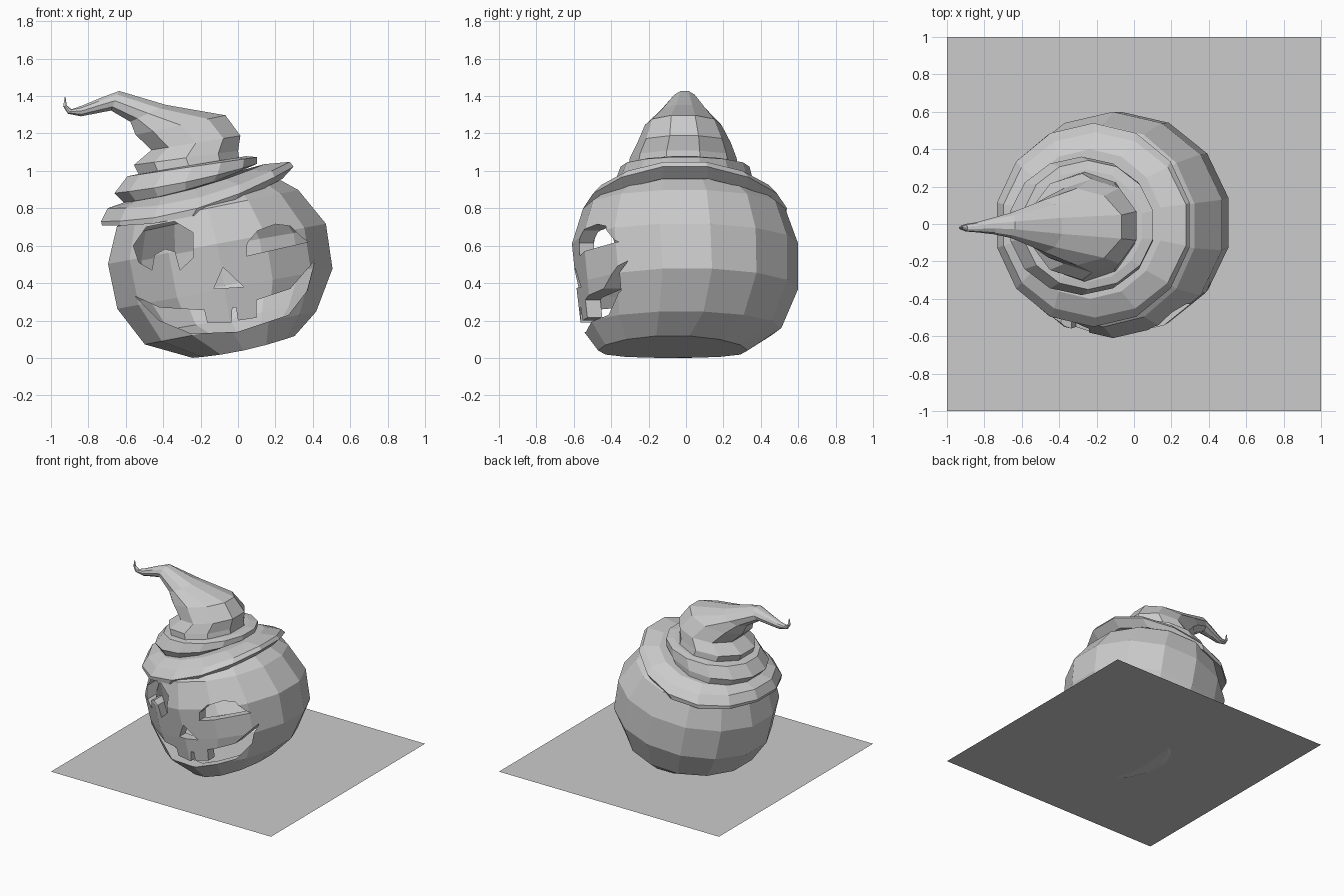
import bpy, bmesh, math
from mathutils import Vector

grey = bpy.data.materials.new("plain grey")
grey.diffuse_color = (0.6, 0.6, 0.6, 1)


def finish(name, bm):
    bmesh.ops.recalc_face_normals(bm, faces=bm.faces[:])
    mesh = bpy.data.meshes.new(name)
    bm.to_mesh(mesh)
    bm.free()
    mesh.materials.append(grey)
    obj = bpy.data.objects.new(name, mesh)
    bpy.context.collection.objects.link(obj)
    return obj


def loft(name, sections, n, cap_start=True):
    """Tilted oval rings: left x, left z, right x, right z, front y, back y, droop."""
    bm = bmesh.new()
    rings = []
    for xl, zl, xr, zr, y0, y1, droop in sections:
        ring = []
        for i in range(n):
            a = -math.pi / 2 + 2 * math.pi * i / n
            c, s = math.cos(a), math.sin(a)
            ring.append(bm.verts.new(((xl + xr) / 2 + (xr - xl) / 2 * c,
                                      (y0 + y1) / 2 + (y1 - y0) / 2 * s,
                                      (zl + zr) / 2 + (zr - zl) / 2 * c - droop * s * s)))
        rings.append(ring)
    for a, b in zip(rings, rings[1:]):
        for i in range(n):
            j = (i + 1) % n
            bm.faces.new((a[i], a[j], b[j], b[i]))
    if cap_start:
        bm.faces.new(rings[0])
    bm.faces.new(rings[-1])
    return finish(name, bm)


def cutter(name, outline):
    """Front outline (x, z) pushed through the front wall."""
    bm = bmesh.new()
    front = [bm.verts.new((x, -1, z)) for x, z in outline]
    face = bm.faces.new(front)
    moved = bmesh.ops.extrude_face_region(bm, geom=[face])["geom"]
    bmesh.ops.translate(bm, vec=Vector((0, 0.85, 0)),
                        verts=[v for v in moved if isinstance(v, bmesh.types.BMVert)])
    return finish(name, bm)


# Ground sheet
bm = bmesh.new()
bmesh.ops.create_grid(bm, x_segments=1, y_segments=1, size=1)
bmesh.ops.translate(bm, vec=Vector((0, 0, 0.012)), verts=bm.verts[:])
finish("ground_sheet", bm)

# Hollow leaning pumpkin
pumpkin = loft("pumpkin", [
    (-0.25, 0.00, 0.31, 0.12, -0.47, 0.33, 0.02),
    (-0.51, 0.07, 0.43, 0.25, -0.56, 0.51, 0),
    (-0.66, 0.26, 0.52, 0.48, -0.585, 0.60, 0),
    (-0.71, 0.50, 0.485, 0.72, -0.61, 0.60, 0),
    (-0.66, 0.70, 0.335, 0.90, -0.55, 0.53, 0),
    (-0.50, 0.83, 0.15, 1.00, -0.38, 0.36, 0),
], 14)
shell = pumpkin.modifiers.new("wall", "SOLIDIFY")
shell.thickness = 0.08
shell.offset = -1

# Carved face openings
cutters = [
    cutter("open_eye_cutter", [
        (-0.56, 0.60), (-0.49, 0.70), (-0.34, 0.73), (-0.24, 0.67), (-0.24, 0.535),
        (-0.31, 0.47), (-0.335, 0.567), (-0.39, 0.583), (-0.447, 0.55),
        (-0.46, 0.47), (-0.53, 0.51)]),
    cutter("wink_eye_cutter", [
        (0.045, 0.545), (0.05, 0.615), (0.105, 0.68), (0.20, 0.715),
        (0.28, 0.705), (0.34, 0.645), (0.375, 0.62)]),
    cutter("nose_cutter", [(-0.08, 0.485), (-0.13, 0.37), (0.03, 0.38)]),
    cutter("mouth_cutter", [
        (-0.55, 0.33), (-0.42, 0.27), (-0.18, 0.255), (-0.165, 0.19), (-0.035, 0.19),
        (-0.03, 0.27), (-0.01, 0.27), (0.0, 0.20), (0.10, 0.215), (0.10, 0.31),
        (0.28, 0.37), (0.41, 0.52), (0.37, 0.36), (0.27, 0.23), (0.0, 0.14),
        (-0.25, 0.13), (-0.42, 0.20)]),
]
for c in cutters:
    c.hide_render = True
    cut = pumpkin.modifiers.new(c.name, "BOOLEAN")
    cut.operation = "DIFFERENCE"
    cut.solver = "EXACT"
    cut.object = c
carved = bpy.data.meshes.new_from_object(
    pumpkin.evaluated_get(bpy.context.evaluated_depsgraph_get()))
pumpkin.modifiers.clear()
pumpkin.data = carved
for c in cutters:
    bpy.data.objects.remove(c)

# Drooping hat brim and folded band
loft("hat_brim", [
    (-0.62, 0.73, 0.18, 0.97, -0.44, 0.44, 0.06),
    (-0.74, 0.71, 0.25, 0.965, -0.54, 0.53, 0.08),
    (-0.745, 0.73, 0.31, 1.03, -0.55, 0.54, 0.08),
    (-0.71, 0.80, 0.29, 1.055, -0.50, 0.49, 0.07),
    (-0.62, 0.83, 0.15, 1.04, -0.40, 0.40, 0.03),
], 14, False)
loft("hat_band", [
    (-0.62, 0.83, 0.06, 1.02, -0.36, 0.36, 0.03),
    (-0.67, 0.88, 0.11, 1.04, -0.38, 0.36, 0.02),
    (-0.60, 0.97, 0.11, 1.075, -0.35, 0.34, 0.0),
    (-0.55, 0.98, 0.05, 1.08, -0.31, 0.29, 0.0),
], 14)

# Bent crown with its curled tip
loft("hat_crown", [
    (-0.54, 0.97, 0.02, 1.06, -0.31, 0.28, 0),
    (-0.57, 1.03, 0.015, 1.11, -0.30, 0.27, 0),
    (-0.475, 1.11, 0.025, 1.19, -0.26, 0.24, 0),
    (-0.56, 1.19, -0.055, 1.30, -0.22, 0.19, 0),
    (-0.58, 1.26, -0.38, 1.355, -0.15, 0.13, 0),
    (-0.68, 1.32, -0.635, 1.43, -0.075, 0.06, 0),
    (-0.76, 1.305, -0.74, 1.39, -0.055, 0.035, 0),
    (-0.84, 1.29, -0.835, 1.35, -0.045, 0.01, 0),
    (-0.91, 1.305, -0.89, 1.33, -0.04, 0.0, 0),
    (-0.935, 1.345, -0.915, 1.35, -0.03, -0.01, 0),
    (-0.927, 1.395, -0.922, 1.395, -0.022, -0.018, 0),
], 10)
